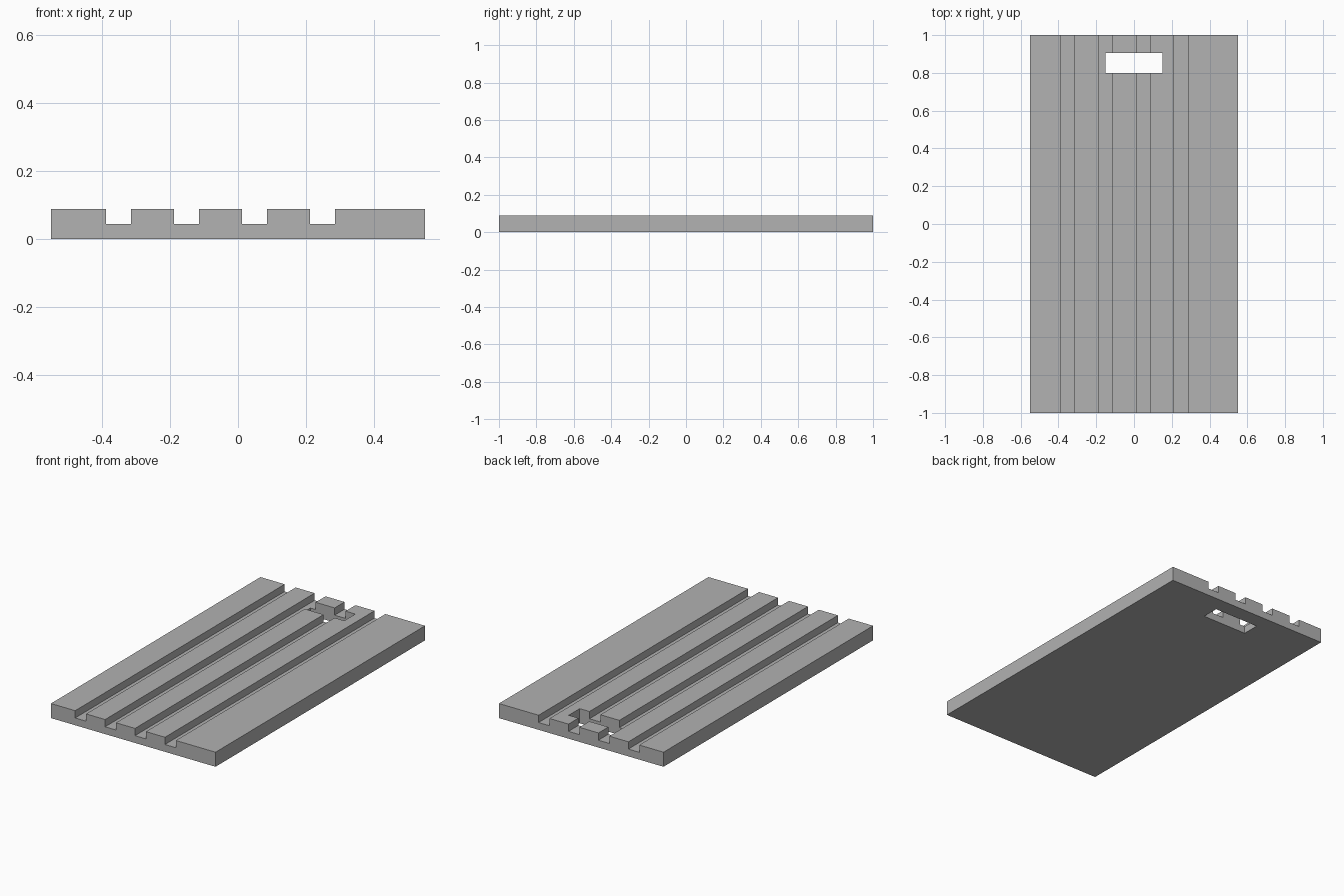
import bpy
import bmesh

WIDTH, LENGTH, HEIGHT = 1.10, 2.0, 0.088
FLOOR = HEIGHT / 2
GROOVE_STARTS = [-0.388 + 0.2 * i for i in range(4)]
GROOVE_WIDTH = 0.073

cube = bpy.data.objects.get("Cube")
if cube:
    bpy.data.objects.remove(cube, do_unlink=True)

grey = bpy.data.materials.new("plain grey")
grey.use_nodes = True
colour = (0.445, 0.445, 0.445, 1)
grey.diffuse_color = colour
grey.node_tree.nodes["Principled BSDF"].inputs["Base Color"].default_value = colour


def add_object(name, bm):
    bmesh.ops.recalc_face_normals(bm, faces=bm.faces)
    mesh = bpy.data.meshes.new(name)
    bm.to_mesh(mesh)
    bm.free()
    mesh.materials.append(grey)
    obj = bpy.data.objects.new(name, mesh)
    bpy.context.collection.objects.link(obj)
    return obj


# Board: a grooved cross-section swept from front to back
profile = [(WIDTH / 2, 0), (-WIDTH / 2, 0), (-WIDTH / 2, HEIGHT)]
for x in GROOVE_STARTS:
    end = x + GROOVE_WIDTH
    profile += [(x, HEIGHT), (x, FLOOR), (end, FLOOR), (end, HEIGHT)]
profile.append((WIDTH / 2, HEIGHT))

bm = bmesh.new()
section = bm.faces.new([bm.verts.new((x, -LENGTH / 2, z)) for x, z in profile])
swept = bmesh.ops.extrude_face_region(bm, geom=[section], use_keep_orig=True)
back = [v for v in swept["geom"] if isinstance(v, bmesh.types.BMVert)]
bmesh.ops.translate(bm, vec=(0, LENGTH, 0), verts=back)
board = add_object("grooved_board", bm)

# Handle slot: cut straight through near the back edge
bm = bmesh.new()
bmesh.ops.create_cube(bm, size=1)
bmesh.ops.scale(bm, vec=(0.30, 0.105, 0.4), verts=bm.verts)
bmesh.ops.translate(bm, vec=(0, 0.853, FLOOR), verts=bm.verts)
cutter = add_object("handle_slot_cutter", bm)
cutter.hide_render = True
cutter.hide_set(True)

slot = board.modifiers.new("handle_slot", 'BOOLEAN')
slot.operation = 'DIFFERENCE'
slot.solver = 'EXACT'
slot.object = cutter
